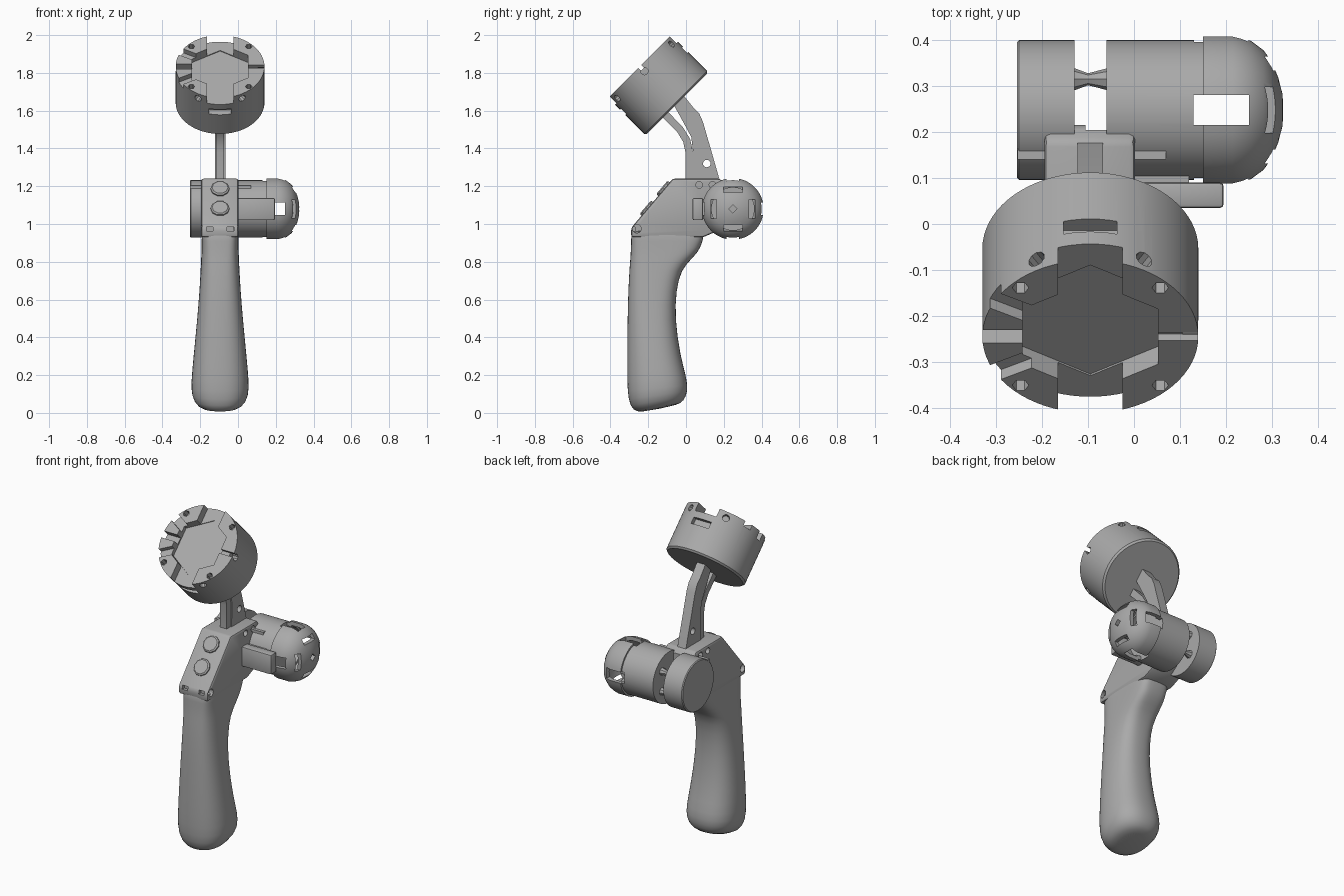
import bpy, bmesh
from math import sin, cos, pi, radians, copysign
from mathutils import Matrix, Vector

if "Cube" in bpy.data.objects:
    bpy.data.objects.remove(bpy.data.objects["Cube"])

grey = bpy.data.materials.new("plain grey")
grey.use_nodes = True
grey.diffuse_color = (0.4, 0.4, 0.4, 1)
grey.node_tree.nodes["Principled BSDF"].inputs["Base Color"].default_value = (0.4, 0.4, 0.4, 1)

CX = -0.095                      # centre line of grip and head
MY, MZ = 0.248, 1.08             # motor axis
T = Matrix.Translation
ALONG_X = Matrix(((0, 0, 1, 0), (1, 0, 0, 0), (0, 1, 0, 0), (0, 0, 0, 1)))
MOTOR = T((0, MY, MZ)) @ ALONG_X
HEAD = T((CX, -0.245, 1.834)) @ Matrix.Rotation(radians(45), 4, 'X')


def loft(name, rings, matrix=Matrix()):
    """Skin a list of equal-length point rings and cap both ends."""
    bm = bmesh.new()
    loops = [[bm.verts.new(matrix @ Vector(p)) for p in ring] for ring in rings]
    n = len(loops[0])
    for a, b in zip(loops, loops[1:]):
        for i in range(n):
            j = (i + 1) % n
            bm.faces.new((a[i], a[j], b[j], b[i]))
    bm.faces.new(loops[0])
    bm.faces.new(loops[-1])
    bmesh.ops.recalc_face_normals(bm, faces=bm.faces)
    mesh = bpy.data.meshes.new(name)
    bm.to_mesh(mesh)
    bm.free()
    mesh.materials.append(grey)
    obj = bpy.data.objects.new(name, mesh)
    bpy.context.collection.objects.link(obj)
    return obj


def prism(name, pts, z0, z1, matrix=ALONG_X):
    return loft(name, [[(x, y, z) for x, y in pts] for z in (z0, z1)], matrix)


def ngon(r, n, start=0.0):
    return [(r * cos(start + 2 * pi * i / n), r * sin(start + 2 * pi * i / n)) for i in range(n)]


def lathe(name, profile, matrix, n=64):
    return loft(name, [[(x, y, z) for x, y in ngon(r, n)] for r, z in profile], matrix)


def box(name, x, y, z, matrix=Matrix()):
    pts = [(x[0], y[0]), (x[1], y[0]), (x[1], y[1]), (x[0], y[1])]
    return prism(name, pts, z[0], z[1], matrix)


def apply_mod(obj, kind, **settings):
    mod = obj.modifiers.new(kind.lower(), kind)
    for key, value in settings.items():
        setattr(mod, key, value)
    bpy.context.view_layer.objects.active = obj
    bpy.ops.object.modifier_apply(modifier=mod.name)


def cut(obj, *cutters):
    for c in cutters:
        apply_mod(obj, 'BOOLEAN', operation='DIFFERENCE', solver='EXACT', object=c)
    for c in cutters:
        bpy.data.objects.remove(c)


def bevel(obj, width):
    apply_mod(obj, 'BEVEL', width=width, segments=2, limit_method='ANGLE')


# Grip: rounded sections of (height, front, back, half width, tilt, squareness)
sections = [
    (0.022, -0.23, -0.05, 0.07, 0.2, 2.2), (0.035, -0.28, -0.01, 0.12, 0.2, 2.3),
    (0.09, -0.307, 0.01, 0.153, 0.15, 2.4), (0.17, -0.312, 0.007, 0.153, 0.05, 2.4),
    (0.3, -0.312, -0.03, 0.141, 0, 2.4), (0.5, -0.31, -0.058, 0.121, 0, 2.5),
    (0.65, -0.306, -0.052, 0.109, 0, 2.7), (0.76, -0.3, -0.025, 0.103, 0, 3),
    (0.82, -0.295, 0.035, 0.1, 0, 3.5), (0.87, -0.292, 0.08, 0.098, 0, 4),
    (0.95, -0.29, 0.097, 0.097, 0, 5), (0.97, -0.288, 0.095, 0.096, 0, 5)]
rings = []
for z, front, back, half, tilt, power in sections:
    ring = []
    for i in range(28):
        c, s = cos(2 * pi * i / 28), sin(2 * pi * i / 28)
        dx = copysign(abs(c) ** (2 / power), c) * half
        dy = copysign(abs(s) ** (2 / power), s) * (back - front) / 2
        ring.append((CX + dx, (front + back) / 2 + dy, z + tilt * dy))
    rings.append(ring)
grip = loft("grip", rings)
apply_mod(grip, 'SUBSURF', levels=1)

# Grip head block with sloped front and motor bracket behind
block = prism("grip_head_block", [(-0.29, 0.93), (-0.29, 0.98), (-0.07, 1.24), (0.18, 1.24),
                                  (0.215, 1.2), (0.215, 1.0), (0.16, 0.96), (0.09, 0.93)], -0.195, 0.002)
bevel(block, 0.012)
holes = [prism("hole", [(y + a, z + b) for a, b in ngon(r, 12)], x0, x1)
         for y, z, r in ((-0.26, 0.975, 0.023), (0.07, 1.207, 0.018), (0.14, 1.207, 0.018))
         for x0, x1 in ((-0.25, -0.17), (-0.025, 0.05))]
holes += [box("hole", (x - 0.018, x + 0.018), (-0.35, -0.27), (0.962, 0.985))
          for x in (CX - 0.055, CX + 0.055)]
holes.append(box("slot", (-0.105, -0.055), (0.205, 0.3), (0.9, 1.3)))
cut(block, *holes)

# Two buttons on the slope
for i, (y, z) in enumerate(((-0.117, 1.185), (-0.205, 1.08))):
    m = T((CX, y, z)) @ Matrix.Rotation(0.865, 4, 'X')
    lathe(f"slope_button_{i + 1}", [(0.05, -0.02), (0.05, 0.008), (0.042, 0.014)], m, 10)

# Neck: main arm and curved brace
arm = prism("neck_arm", [(-0.02, 1.69), (0.04, 1.615), (0.07, 1.585), (0.09, 1.54), (0.182, 1.22),
                         (0.035, 1.22), (0.038, 1.38), (0.028, 1.46), (-0.012, 1.535), (-0.07, 1.64)],
            CX - 0.028, CX + 0.028)
cut(arm, prism("hole", [(0.11 + a, 1.32 + b) for a, b in ngon(0.02, 16)], -0.2, 0.1))
prism("neck_brace", [(-0.14, 1.58), (-0.045, 1.485), (-0.015, 1.435), (-0.003, 1.38), (-0.003, 1.22),
                     (0.037, 1.22), (0.037, 1.38), (0.022, 1.45), (-0.015, 1.51), (-0.11, 1.61)],
      CX - 0.022, CX + 0.022)

# Tilted head cup with hexagonal recess and notched rim
R = 0.235
head = lathe("head_cup", [(R - 0.01, -0.28), (R, -0.27), (R, 0)], HEAD, 72)
cutters = [prism("hex", ngon(0.17, 6, pi / 2), -0.055, 0.1, HEAD)]
for angle, half, depth in ((90, 0.07, 0.05), (270, 0.07, 0.05), (180, 0.02, 0.045),
                           (152, 0.025, 0.03), (208, 0.025, 0.03), (0, 0.012, 0.02)):
    m = HEAD @ Matrix.Rotation(radians(angle), 4, 'Z')
    cutters.append(box("notch", (0.1, 0.3), (-half, half), (-depth, 0.1), m))
for sx in (-1, 1):
    for sy in (-1, 1):
        cutters.append(prism("rim_hole", [(sx * 0.152 + a, sy * 0.15 + b) for a, b in ngon(0.018, 6)],
                             -0.04, 0.1, HEAD))
for k in range(6):
    m = HEAD @ Matrix.Rotation(k * pi / 3, 4, 'Z') @ T((R, 0, -0.035)) @ Matrix.Rotation(pi / 2, 4, 'Y')
    if k != 3:
        cutters.append(prism("side_hole", ngon(0.02, 10), -0.035, 0.05, m))
for s in (-1, 1):
    y = sorted((s * 0.2, s * 0.3))
    cutters.append(box("side_slot", (-0.058, 0.058), y, (-0.127, -0.088), HEAD))
cut(head, *cutters)

# Motor: disc, barrel and hollow dome along the side-to-side axis
disc = lathe("motor_disc", [(0.147, -0.255), (0.152, -0.25), (0.152, -0.13)], MOTOR)
barrel = lathe("motor_barrel", [(0.152, -0.06), (0.152, 0.16)], MOTOR)
dome = lathe("motor_dome", [(0.163, 0.15), (0.163, 0.215), (0.158, 0.235), (0.15, 0.255), (0.13, 0.282),
                            (0.105, 0.3), (0.07, 0.314), (0.035, 0.323), (0.005, 0.325)], MOTOR)
cavity = lathe("cavity", [(0.14, 0.1), (0.14, 0.21), (0.125, 0.25), (0.1, 0.28), (0.05, 0.298),
                          (0.005, 0.302)], MOTOR)


def windows():
    return [box("window", (-0.033, 0.033), (-0.3, 0.3), (0.13, 0.25), MOTOR),
            box("window", (-0.3, 0.3), (-0.033, 0.033), (0.131, 0.249), MOTOR)]


slots = []
for k in range(4):
    m = MOTOR @ Matrix.Rotation(k * pi / 2, 4, 'Z')
    slots.append(box("dome_slot", (0.086, 0.116), (-0.05, 0.05), (0.265, 0.4), m))
slots.append(prism("dome_hole", ngon(0.022, 4), 0.28, 0.4, MOTOR))
cut(dome, cavity, *windows(), *slots)
cut(barrel, lathe("bore", [(0.13, 0.128), (0.13, 0.3)], MOTOR), *windows())

# Waisted links between disc and barrel
for i, z in enumerate((-0.06, 0.06)):
    m = T((0, 0.315, MZ + z)) @ ALONG_X
    lathe(f"motor_link_{i + 1}", [(0.028, -0.14), (0.013, -0.1), (0.026, -0.05)], m, 8)

# Side arm and thin rails beside the motor
side_arm = box("side_arm", (-0.01, 0.195), (0.035, 0.09), (1.02, 1.138))
bevel(side_arm, 0.008)
box("side_arm_root", (-0.01, 0.12), (0.08, 0.13), (1.03, 1.13))
box("motor_rail", (-0.254, 0.07), (0.14, 0.165), (1.183, 1.203))

# Smooth curved surfaces, keep edges crisp
bpy.ops.object.select_all(action='DESELECT')
for obj in bpy.context.scene.objects:
    if obj.type == 'MESH':
        obj.select_set(True)
        bpy.context.view_layer.objects.active = obj
bpy.ops.object.shade_smooth_by_angle(angle=radians(35))
